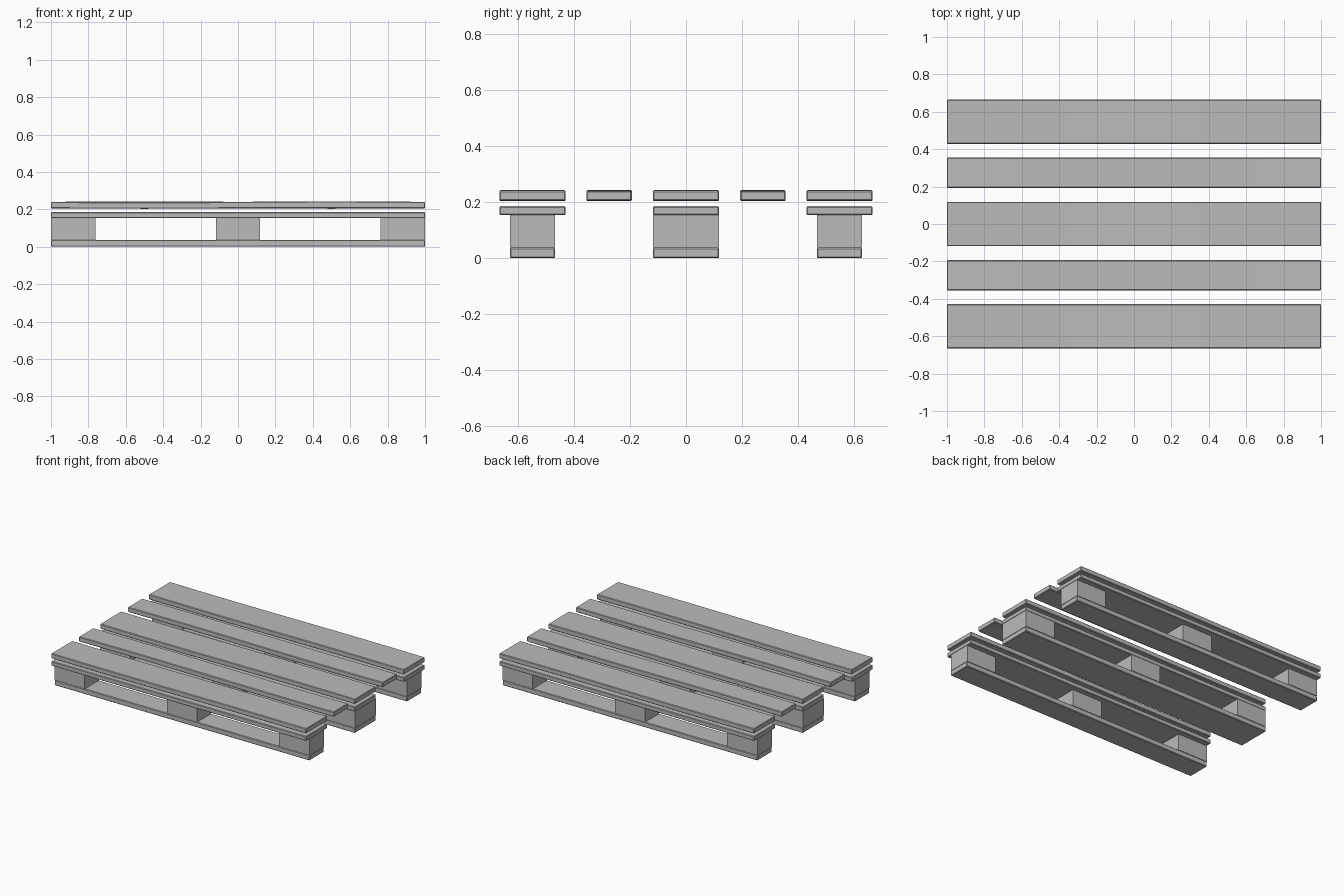
import bpy, bmesh, math

if "Cube" in bpy.data.objects:
    bpy.data.objects.remove(bpy.data.objects["Cube"], do_unlink=True)

# Single plain material
grey = bpy.data.materials.new("plain grey")
grey.use_nodes = True
colour = (0.5, 0.5, 0.5, 1)
grey.diffuse_color = colour
grey.node_tree.nodes["Principled BSDF"].inputs["Base Color"].default_value = colour


def box(name, x, y, z, bevel=0.0, wave=0.0):
    """Box from (min, max) ranges, optionally bevelled and gently warped along x."""
    bm = bmesh.new()
    bmesh.ops.create_cube(bm, size=1)
    for v in bm.verts:
        v.co = [(a + b) / 2 + c * (b - a) for c, (a, b) in zip(v.co, (x, y, z))]
    if bevel:
        bmesh.ops.bevel(bm, geom=bm.edges[:], offset=bevel, segments=1, affect='EDGES')
    if wave:
        for i in range(1, 12):
            cut = x[0] + (x[1] - x[0]) * i / 12
            bmesh.ops.bisect_plane(bm, geom=bm.verts[:] + bm.edges[:] + bm.faces[:],
                                   plane_co=(cut, 0, 0), plane_no=(1, 0, 0))
        for v in bm.verts:
            v.co.z += wave * math.sin(math.pi * v.co.x)
    mesh = bpy.data.meshes.new(name)
    bm.to_mesh(mesh)
    bm.free()
    mesh.materials.append(grey)
    obj = bpy.data.objects.new(name, mesh)
    bpy.context.collection.objects.link(obj)
    return obj


def span(centre, width):
    return centre - width / 2, centre + width / 2


LENGTH = (-1, 1)
WIDE, NARROW = 0.236, 0.162
EDGE = 0.004

# Deck boards, alternating wide and narrow, slightly warped
deck = [("front", -0.547, WIDE, 0.002), ("front_inner", -0.274, NARROW, -0.002),
        ("middle", 0, WIDE, 0.002), ("back_inner", 0.274, NARROW, -0.002),
        ("back", 0.547, WIDE, 0.002)]
for label, y, width, wave in deck:
    box(label + "_deck_board", LENGTH, span(y, width), (0.205, 0.24), EDGE, wave)

# Three runners: upper board, three blocks and bottom board
for label, y, width in (("front", -0.547, NARROW), ("middle", 0, WIDE), ("back", 0.547, NARROW)):
    box(label + "_upper_board", LENGTH, span(y, WIDE), (0.153, 0.185), EDGE)
    box(label + "_bottom_board", LENGTH, span(y, width), (0, 0.037), EDGE)
    for side, x in (("right", -0.881), ("centre", 0), ("left", 0.881)):
        box(f"{label}_{side}_block", span(x, WIDE), span(y, width), (0.037, 0.154))
